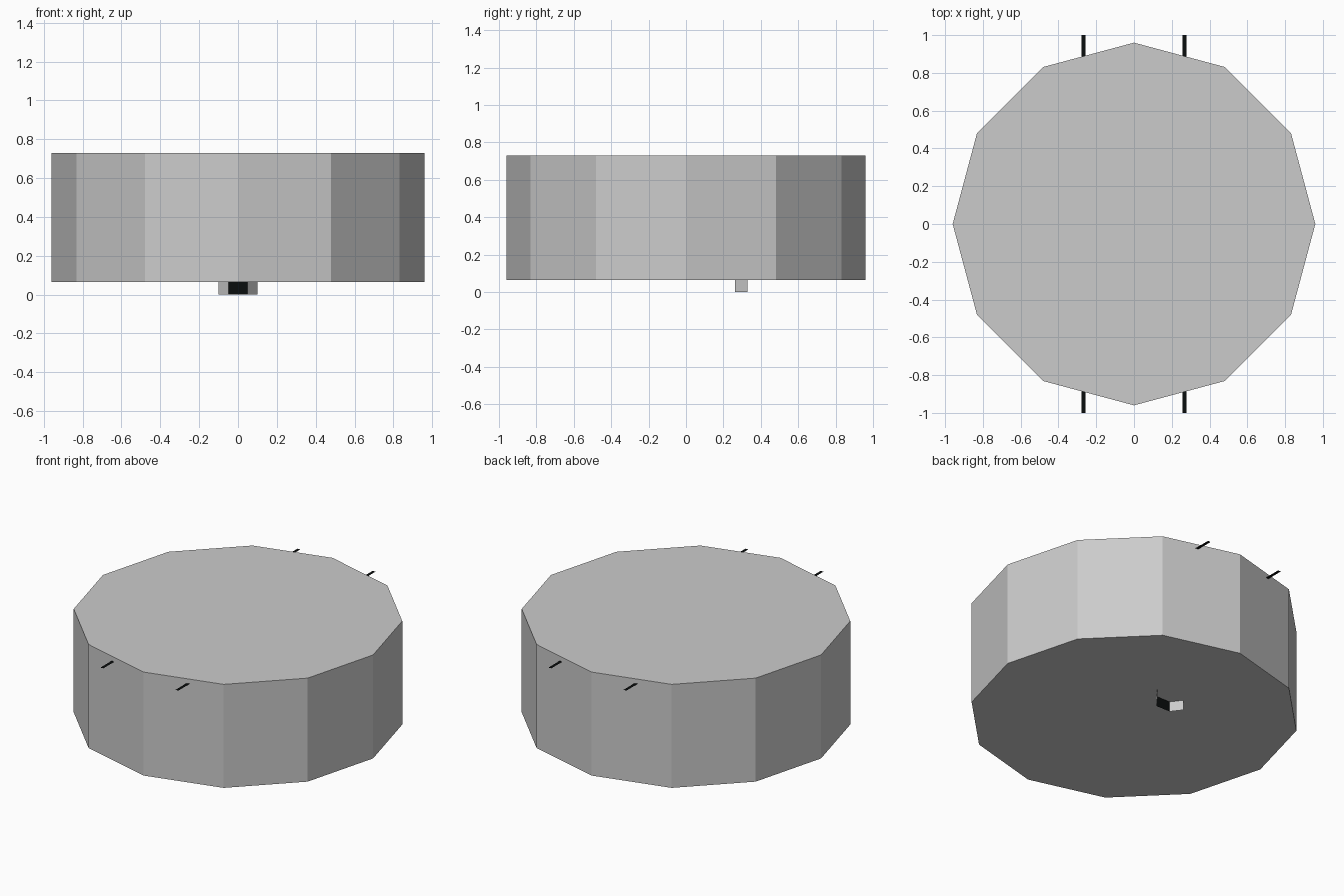
import bpy, bmesh, math

if "Cube" in bpy.data.objects:
    bpy.data.objects.remove(bpy.data.objects["Cube"])


def material(name, rgb):
    m = bpy.data.materials.new(name)
    m.diffuse_color = (*rgb, 1)
    m.use_nodes = True
    m.node_tree.nodes["Principled BSDF"].inputs["Base Color"].default_value = m.diffuse_color
    return m


GREY = material("light_grey", (0.6, 0.6, 0.6))
BLACK = material("black", (0.003, 0.004, 0.004))


def sheet(name, corners, mat):
    """Single flat quad."""
    mesh = bpy.data.meshes.new(name)
    mesh.from_pydata(corners, [], [range(4)])
    mesh.materials.append(mat)
    obj = bpy.data.objects.new(name, mesh)
    bpy.context.collection.objects.link(obj)
    return obj


def upright(name, a, b, mat):
    """Vertical sheet under the drum between two plan points."""
    return sheet(name, [(*a, 0), (*b, 0), (*b, BASE), (*a, BASE)], mat)


BASE, TOP, RADIUS = 0.065, 0.73, 0.96

# Twelve-sided drum with a vertex on each axis
mesh = bpy.data.meshes.new("drum")
bm = bmesh.new()
bmesh.ops.create_cone(bm, cap_ends=True, segments=12, radius1=RADIUS,
                      radius2=RADIUS, depth=TOP - BASE)
bmesh.ops.translate(bm, verts=bm.verts, vec=(0, 0, (TOP + BASE) / 2))
bm.to_mesh(mesh)
bm.free()
mesh.materials.append(GREY)
bpy.context.collection.objects.link(bpy.data.objects.new("drum", mesh))

# Flat straps running through the drum and poking out front and back
for side, x in (("left", -0.267), ("right", 0.267)):
    sheet("strap_" + side, [(x - 0.01, -1, 0.70), (x + 0.01, -1, 0.70),
                            (x + 0.01, 1, 0.70), (x - 0.01, 1, 0.70)], BLACK)

# Small open bracket under the drum: black front, grey splayed wings
upright("bracket_front", (-0.05, 0.263), (0.05, 0.263), BLACK)
upright("bracket_wing_left", (-0.1, 0.33), (-0.05, 0.263), GREY)
upright("bracket_wing_right", (0.05, 0.263), (0.1, 0.33), GREY)
